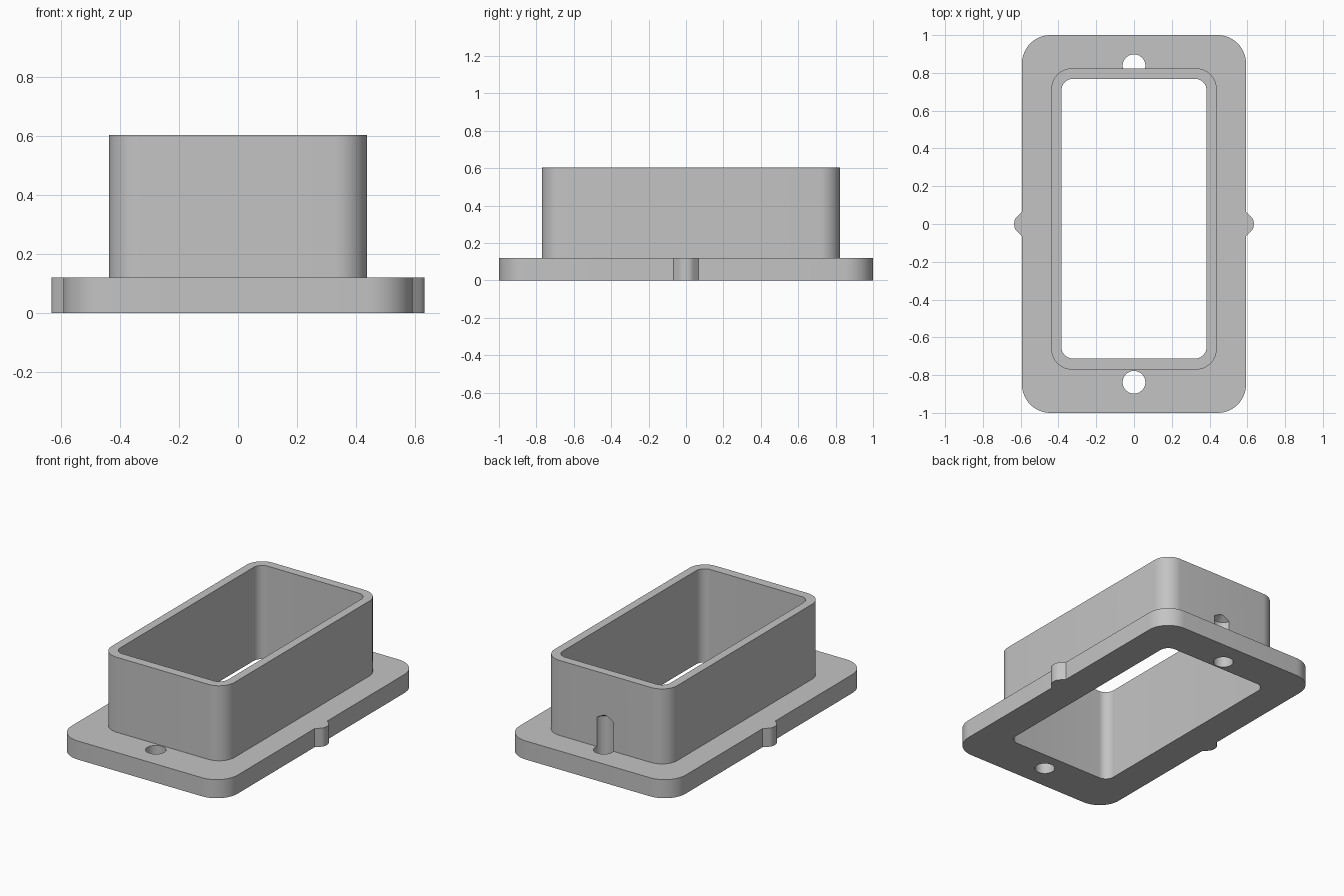
import bpy, bmesh
from math import sin, cos, pi

cube = bpy.data.objects.get("Cube")
if cube:
    bpy.data.objects.remove(cube, do_unlink=True)

grey = bpy.data.materials.new("plain_grey")
grey.use_nodes = True
COLOUR = (0.55, 0.55, 0.55, 1)
grey.diffuse_color = COLOUR
grey.node_tree.nodes["Principled BSDF"].inputs["Base Color"].default_value = COLOUR


def rounded_rect(half_x, y_min, y_max, r, steps=12):
    """Counter-clockwise outline, starting at the lower right corner."""
    centres = [(half_x - r, y_min + r), (half_x - r, y_max - r),
               (r - half_x, y_max - r), (r - half_x, y_min + r)]
    pts = []
    for q, (cx, cy) in enumerate(centres):
        for i in range(steps + 1):
            a = (q - 1 + i / steps) * pi / 2
            pts.append((cx + r * cos(a), cy + r * sin(a)))
    return pts


def add_object(name, bm):
    bmesh.ops.recalc_face_normals(bm, faces=bm.faces)
    mesh = bpy.data.meshes.new(name)
    bm.to_mesh(mesh)
    bm.free()
    mesh.materials.append(grey)
    obj = bpy.data.objects.new(name, mesh)
    bpy.context.collection.objects.link(obj)
    return obj


def prism(name, outline, z0, z1):
    bm = bmesh.new()
    face = bm.faces.new([bm.verts.new((x, y, z0)) for x, y in outline])
    top = bmesh.ops.extrude_face_region(bm, geom=[face])["geom"]
    verts = [g for g in top if isinstance(g, bmesh.types.BMVert)]
    bmesh.ops.translate(bm, verts=verts, vec=(0, 0, z1 - z0))
    return add_object(name, bm)


def drill(name, y, r, z0, z1, tip):
    """Round cutter with a pointed end."""
    bm = bmesh.new()
    n = 40
    rings = [[bm.verts.new((r * cos(2 * pi * i / n), y + r * sin(2 * pi * i / n), z))
              for i in range(n)] for z in (z0, z1)]
    apex = bm.verts.new((0, y, z1 + tip))
    bm.faces.new(rings[0])
    for i in range(n):
        j = (i + 1) % n
        bm.faces.new((rings[0][i], rings[0][j], rings[1][j], rings[1][i]))
        bm.faces.new((rings[1][i], rings[1][j], apex))
    return add_object(name, bm)


def combine(target, other, operation):
    mod = target.modifiers.new(operation.lower(), "BOOLEAN")
    mod.operation = operation
    mod.solver = "EXACT"
    mod.object = other
    other.hide_render = True


# Flange outline with a small rounded nub in the middle of each long side
PLATE_X, PLATE_Z, TOP_Z = 0.593, 0.12, 0.604
half_nub = [(PLATE_X, 0.066), (0.600, 0.059), (0.620, 0.039),
            (0.627, 0.031), (0.632, 0.019), (0.634, 0.007)]
nub = [(x, -y) for x, y in half_nub] + [(x, y) for x, y in reversed(half_nub)]
corners = rounded_rect(PLATE_X, -1, 1, 0.15)
quarter = len(corners) // 4
outline = (corners[:quarter] + nub + corners[quarter:3 * quarter]
           + [(-x, -y) for x, y in nub] + corners[3 * quarter:])
body = prism("flanged_sleeve", outline, 0, PLATE_Z)

# Upright collar, its through opening, and the two screw holes
collar = prism("collar", rounded_rect(0.438, -0.771, 0.824, 0.11), 0.05, TOP_Z)
opening = prism("opening_cutter", rounded_rect(0.384, -0.712, 0.768, 0.06), -0.2, 1)
holes = [drill("front_hole_cutter", -0.838, 0.06, -0.2, 0.31, 0.035),
         drill("back_hole_cutter", 0.838, 0.06, -0.2, 0.31, 0.035)]

combine(body, collar, "UNION")
for cutter in [opening] + holes:
    combine(body, cutter, "DIFFERENCE")

# Bake the cuts and drop the helpers
bpy.context.view_layer.update()
graph = bpy.context.evaluated_depsgraph_get()
baked = bpy.data.meshes.new_from_object(body.evaluated_get(graph))
body.modifiers.clear()
body.data = baked
for helper in [collar, opening] + holes:
    bpy.data.objects.remove(helper, do_unlink=True)

bpy.ops.object.select_all(action="DESELECT")
body.select_set(True)
bpy.context.view_layer.objects.active = body
bpy.ops.object.shade_smooth_by_angle(angle=pi / 6)
